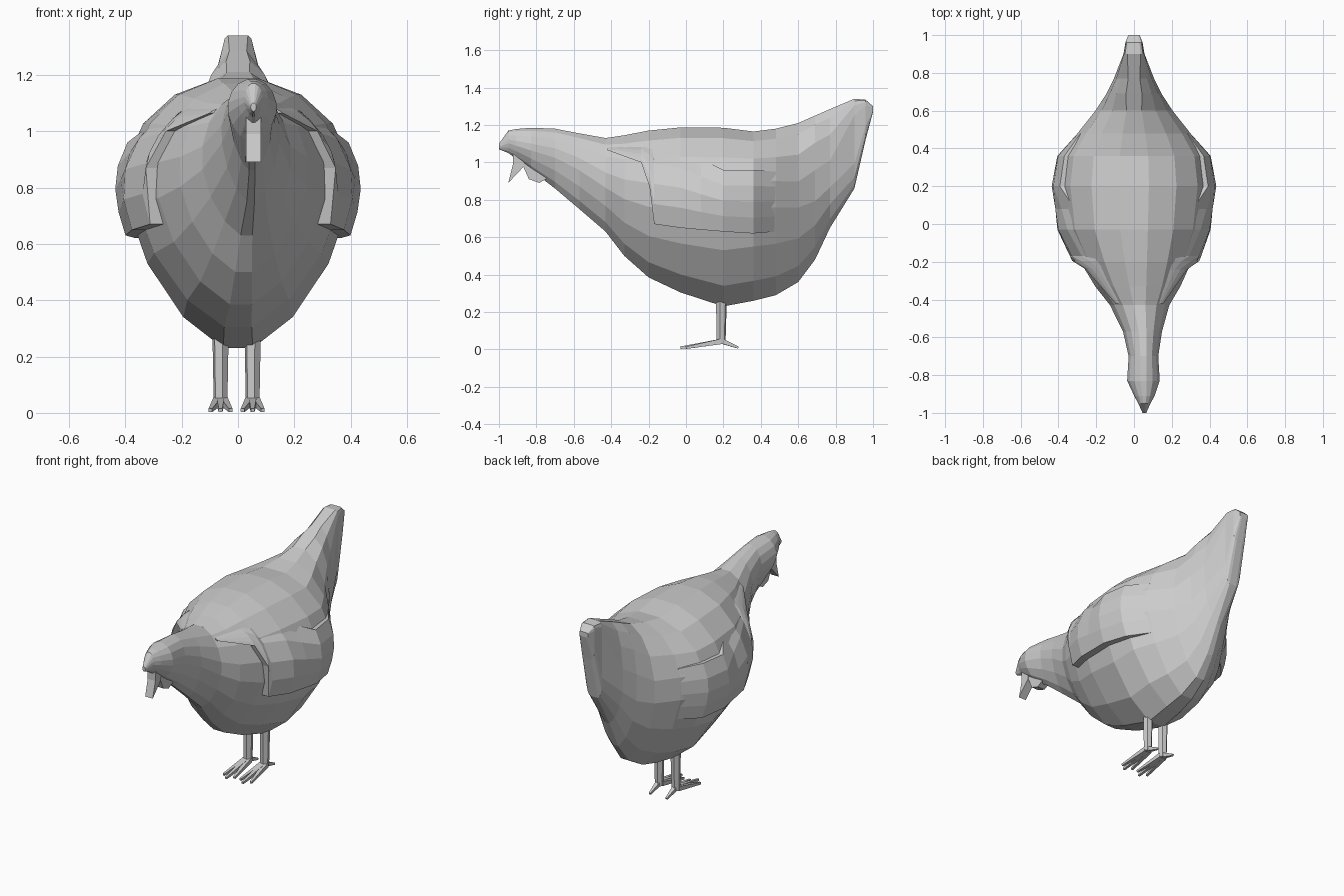
import bpy, bmesh
from math import sin, cos, pi, copysign
from mathutils import Vector

if "Cube" in bpy.data.objects:
    bpy.data.objects.remove(bpy.data.objects["Cube"])


def loft(name, rings):
    """Skin a list of equal-length closed rings, capping both ends."""
    bm = bmesh.new()
    vs = [[bm.verts.new(p) for p in r] for r in rings]
    n = len(rings[0])
    for a, b in zip(vs, vs[1:]):
        for i in range(n):
            j = (i + 1) % n
            bm.faces.new((a[i], a[j], b[j], b[i]))
    bm.faces.new(vs[0])
    bm.faces.new(vs[-1])
    bmesh.ops.recalc_face_normals(bm, faces=bm.faces)
    me = bpy.data.meshes.new(name)
    bm.to_mesh(me)
    bm.free()
    ob = bpy.data.objects.new(name, me)
    bpy.context.collection.objects.link(ob)
    return ob


# body sections along y: y, centre x, top z, bottom z, half width, widest z
SECTIONS = [
    (-1.0, .055, 1.10, 1.07, .010, 1.085),
    (-.95, .055, 1.17, 1.05, .033, 1.11),
    (-.91, .055, 1.178, 1.02, .055, 1.10),
    (-.83, .05, 1.185, .96, .088, 1.08),
    (-.70, .05, 1.18, .86, .080, 1.05),
    (-.57, .045, 1.155, .75, .105, .99),
    (-.43, .03, 1.13, .63, .160, .90),
    (-.33, .02, 1.145, .50, .230, .85),
    (-.20, .01, 1.17, .385, .300, .82),
    (-.03, 0, 1.187, .305, .375, .82),
    (.20, 0, 1.185, .23, .405, .82),
    (.36, 0, 1.165, .26, .385, .83),
    (.48, 0, 1.18, .29, .305, .83),
    (.60, 0, 1.21, .36, .208, .82),
    (.69, 0, 1.25, .48, .148, .84),
    (.77, 0, 1.285, .65, .108, .90),
    (.90, 0, 1.34, .86, .056, 1.10),
    (.96, 0, 1.335, 1.12, .046, 1.25),
    (1.0, 0, 1.30, 1.27, .03, 1.285),
]


def powers(y):
    """Superellipse exponents above and below the widest line."""
    if y > .85:
        return 7, 4
    return (2.6 if y > .65 else 2), 1.6


def section_ring(s, n=16):
    y, cx, top, bot, w, zw = s
    pts = []
    for i in range(n):
        a = 2 * pi * (i + .5) / n
        p = powers(y)[0 if sin(a) > 0 else 1]
        c, q = abs(cos(a)) ** (2 / p), abs(sin(a)) ** (2 / p)
        # stretch so the outermost points still touch the measured outline
        q = min(1, q / abs(sin(pi / 2 - pi / n)) ** (2 / p))
        z = zw + (top - zw) * q if sin(a) > 0 else zw - (zw - bot) * q
        pts.append((cx + copysign(w * c, cos(a)), y, z))
    return pts


loft("body", [section_ring(s) for s in SECTIONS])


def flank(y, z):
    """Centre x and half width of the body at a given y and z."""
    for a, b in zip(SECTIONS, SECTIONS[1:]):
        if a[0] <= y <= b[0]:
            f = (y - a[0]) / (b[0] - a[0])
            _, cx, top, bot, w, zw = [u + (v - u) * f for u, v in zip(a, b)]
            t = (z - zw) / (top - zw) if z > zw else (zw - z) / (zw - bot)
            p = powers(y)[0 if z > zw else 1]
            return cx, w * max(0, 1 - min(1, t) ** p) ** (1 / p)
    return 0, 0


# folded wings: y, low z, high z, thickness above the flank
WING = [
    (-.42, 1.065, 1.08, .012), (-.24, 1.0, 1.09, .03), (-.195, .87, 1.10, .038),
    (-.17, .67, 1.10, .042), (-.03, .65, 1.08, .042), (.08, .64, 1.02, .04),
    (.20, .63, .96, .037), (.36, .62, .96, .028), (.48, .63, .95, -.006),
]
for side, label in ((-1, "left"), (1, "right")):
    rings = []
    for y, lo, hi, thick in WING:
        outer, inner = [], []
        fade = 1.3 if y < .15 else .5
        for k in range(5):
            z = lo + (hi - lo) * k / 4
            cx, w = flank(y, z)
            outer.append((cx + side * (w + thick * (1 - fade * (k / 4) ** 2)), y, z))
            inner.append((cx + side * (w - .06), y, z))
        rings.append(outer + inner[::-1])
    loft(label + "_wing", rings)


def limb(name, p, q, r0, r1, n=6):
    """Tapered prism from p to q."""
    p, q = Vector(p), Vector(q)
    d = (q - p).normalized()
    u = d.orthogonal().normalized()
    v = d.cross(u)
    loft(name, [[c + r * (cos(2 * pi * i / n) * u + sin(2 * pi * i / n) * v)
                 for i in range(n)] for c, r in ((p, r0), (q, r1))])


# legs with three front toes and one hind toe
for x, label in ((-.062, "left"), (.052, "right")):
    limb(label + "_leg", (x, .19, .29), (x, .187, .03), .03, .025)
    for i, dx in enumerate((-.036, 0, .036)):
        limb(f"{label}_front_toe_{i + 1}", (x + dx * .3, .185, .042),
             (x + dx, -.03 if dx == 0 else 0, .009), .02, .009, 4)
    limb(label + "_hind_toe", (x, .19, .045), (x, .28, .01), .02, .008, 4)


def plate(name, outline, cx, half):
    """Flat flap: a y,z outline extruded across x."""
    loft(name, [[(cx + s * half, y, z) for y, z in outline] for s in (-1, 1)])


# hanging beak and the throat wattle behind it
plate("beak", [(-.925, 1.05), (-.925, .99), (-.95, .89), (-.87, .975), (-.86, 1.04)], .055, .026)
plate("wattle", [(-.88, 1.0), (-.84, .91), (-.785, .89), (-.74, .915), (-.76, .97)], .05, .026)
